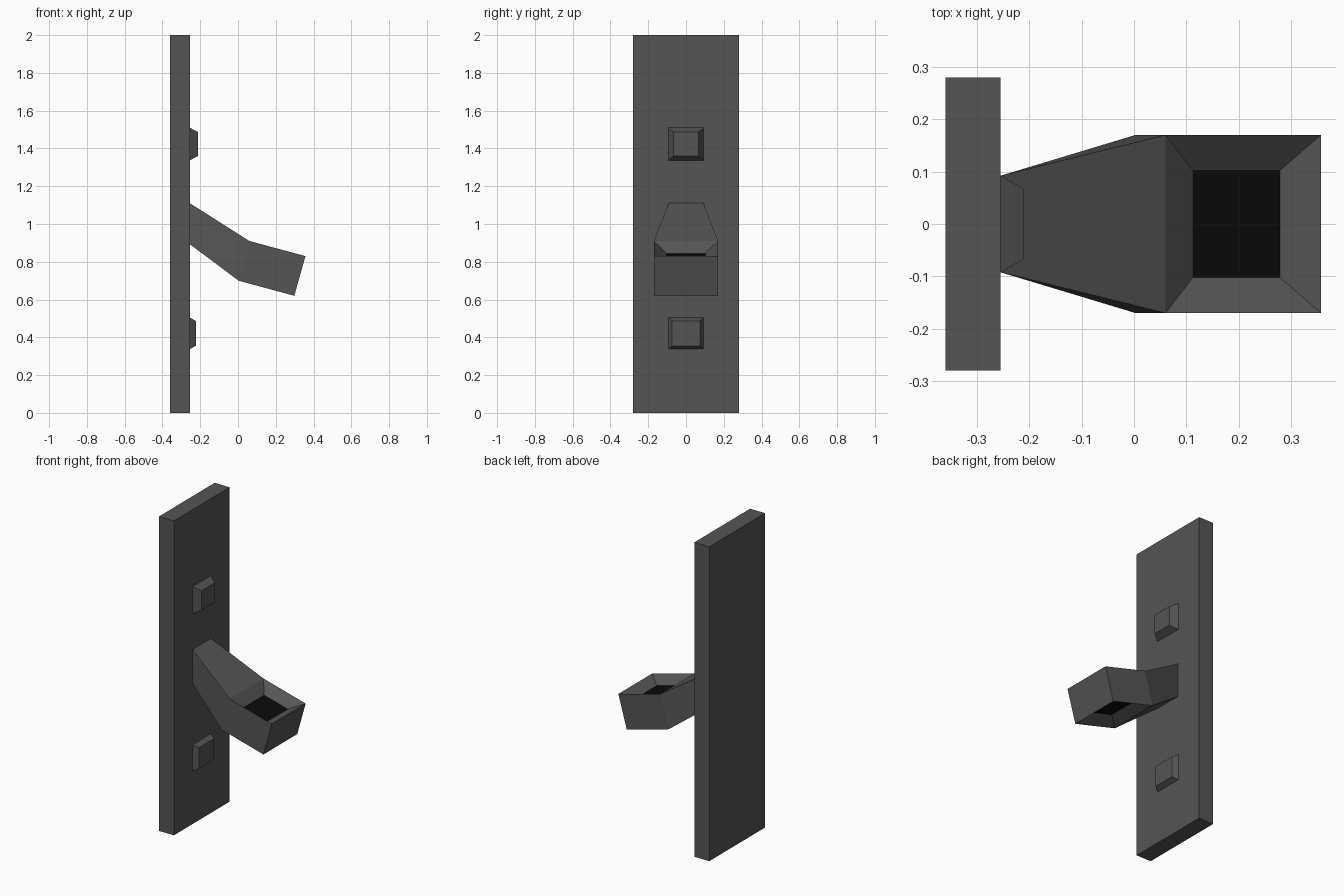
import bpy, bmesh

if "Cube" in bpy.data.objects:
    bpy.data.objects.remove(bpy.data.objects["Cube"])


def material(name, v):
    m = bpy.data.materials.new(name)
    m.diffuse_color = (v, v, v, 1)
    m.use_nodes = True
    m.node_tree.nodes["Principled BSDF"].inputs["Base Color"].default_value = m.diffuse_color
    return m


body_mat = material("dark_grey", 0.09)
hole_mat = material("black", 0.003)


def rect(top, bottom, y):
    """Four-corner section from (x, z) top and bottom points and a half width."""
    return [(top[0], -y, top[1]), (top[0], y, top[1]),
            (bottom[0], y, bottom[1]), (bottom[0], -y, bottom[1])]


def loft(name, sections, finish=None):
    """Join four-corner sections into one closed flat-faced solid."""
    bm = bmesh.new()
    rings = [[bm.verts.new(p) for p in s] for s in sections]
    bm.faces.new(rings[0])
    bm.faces.new(rings[-1])
    for a, b in zip(rings, rings[1:]):
        for i in range(4):
            j = (i + 1) % 4
            bm.faces.new((a[i], a[j], b[j], b[i]))
    bmesh.ops.recalc_face_normals(bm, faces=bm.faces[:])
    if finish:
        finish(bm)
    me = bpy.data.meshes.new(name)
    bm.to_mesh(me)
    bm.free()
    me.materials.append(body_mat)
    me.materials.append(hole_mat)
    ob = bpy.data.objects.new(name, me)
    bpy.context.collection.objects.link(ob)
    return ob


def recess_cup(bm):
    """Sloped recess with a black floor, above and below the outer segment."""
    faces = [f for f in bm.faces
             if f.calc_center_median().x > 0.12 and abs(f.normal.z) > 0.9]
    bm.normal_update()
    bmesh.ops.inset_individual(bm, faces=faces, thickness=0.068, depth=-0.05,
                               use_even_offset=True)
    for f in faces:
        f.material_index = 1


# Back plate
FRONT = -0.255
loft("back_plate", [rect((-0.36, 2), (-0.36, 0), 0.28),
                    rect((FRONT, 2), (FRONT, 0), 0.28)])

# Bent arm widening into the cup
loft("lever_arm", [rect((FRONT, 1.11), (FRONT, 0.893), 0.092),
                   rect((0.06, 0.91), (0.003, 0.70), 0.17),
                   rect((0.357, 0.83), (0.298, 0.62), 0.17)], recess_cup)

# Tapered studs
for name, z0, z1, tip, inset_z, y_tip in (
        ("upper_stud", 1.337, 1.51, -0.211, 0.024, 0.067),
        ("lower_stud", 0.338, 0.504, -0.223, 0.017, 0.073)):
    loft(name, [rect((FRONT, z1), (FRONT, z0), 0.093),
                rect((tip, z1 - inset_z), (tip, z0 + inset_z), y_tip)])
